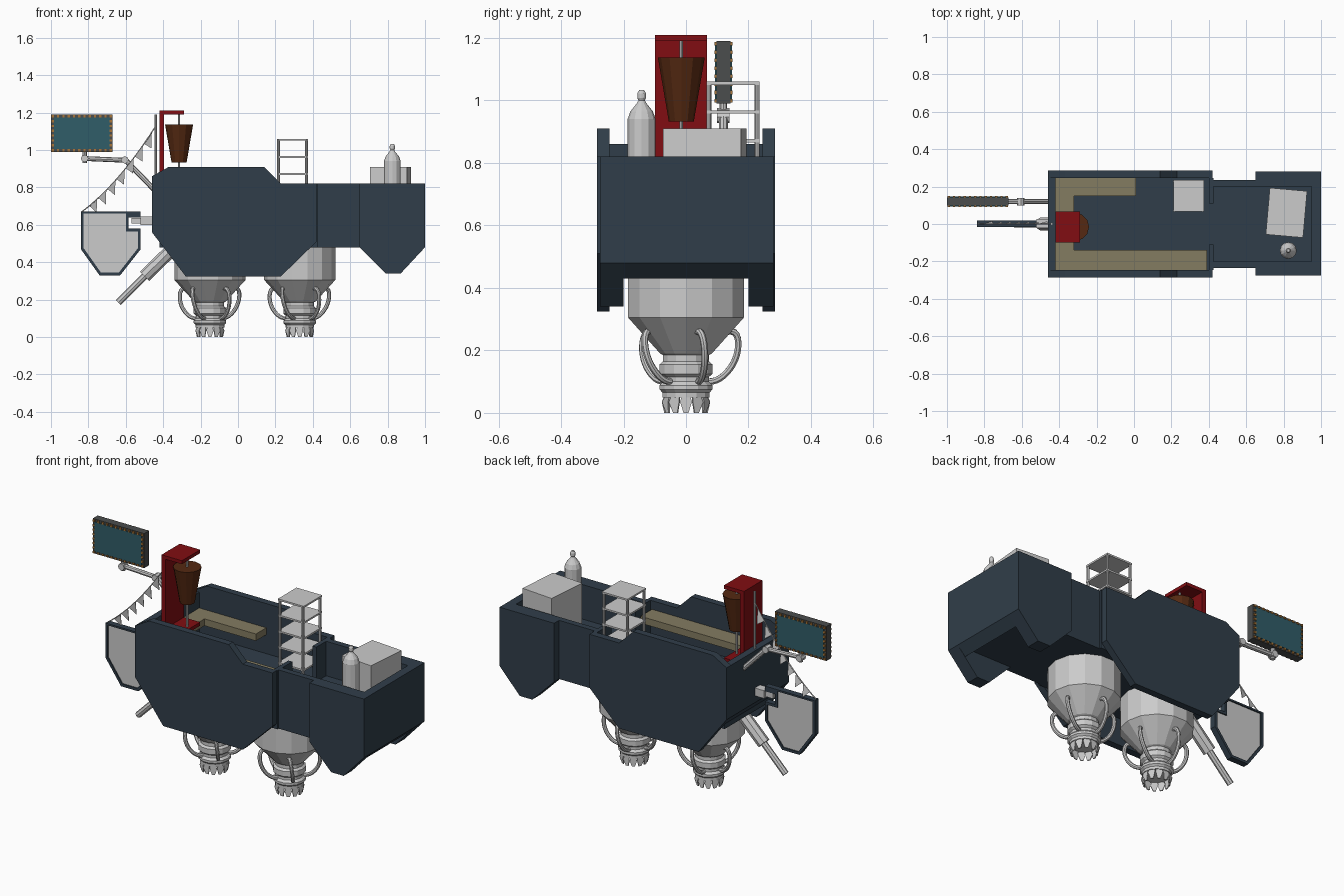
import bpy, bmesh, math
from mathutils import Vector

if "Cube" in bpy.data.objects:
    bpy.data.objects.remove(bpy.data.objects["Cube"])


def mat(name, rgb):
    m = bpy.data.materials.new(name)
    m.diffuse_color = (*rgb, 1)
    m.use_nodes = True
    m.node_tree.nodes["Principled BSDF"].inputs["Base Color"].default_value = m.diffuse_color
    return m


HULL = mat("slate", (0.03, 0.048, 0.068))
TAN = mat("tan", (0.23, 0.2, 0.12))
RED = mat("red", (0.22, 0.004, 0.006))
MEAT = mat("brown", (0.09, 0.022, 0.006))
TEAL = mat("teal", (0.03, 0.11, 0.14))
DARK = mat("dark_grey", (0.07, 0.075, 0.075))
LAMP = mat("lamp", (0.4, 0.18, 0.04))


def mesh(name, verts, faces, m=None):
    me = bpy.data.meshes.new(name)
    me.from_pydata(verts, [], faces)
    bm = bmesh.new()
    bm.from_mesh(me)
    bmesh.ops.recalc_face_normals(bm, faces=bm.faces)
    bm.to_mesh(me)
    bm.free()
    ob = bpy.data.objects.new(name, me)
    bpy.context.collection.objects.link(ob)
    if m:
        me.materials.append(m)
    return ob


def prism(name, pts, y0, y1, m=None):
    # xz outline extruded along y
    n = len(pts)
    v = [(x, y, z) for y in (y0, y1) for x, z in pts]
    f = [list(range(n)), list(range(n, 2 * n))]
    f += [(i, (i + 1) % n, n + (i + 1) % n, n + i) for i in range(n)]
    return mesh(name, v, f, m)


def box(name, x0, x1, y0, y1, z0, z1, m=None):
    return prism(name, [(x0, z0), (x1, z0), (x1, z1), (x0, z1)], y0, y1, m)


def lathe(name, prof, cx, cy, n=12, m=None):
    # (radius, z) profile turned around a vertical axis
    v = [(cx + r * math.cos(math.tau * i / n), cy + r * math.sin(math.tau * i / n), z)
         for r, z in prof for i in range(n)]
    f = [(k * n + i, k * n + (i + 1) % n, (k + 1) * n + (i + 1) % n, (k + 1) * n + i)
         for k in range(len(prof) - 1) for i in range(n)]
    f += [list(range(n)), list(range(len(v) - n, len(v)))]
    return mesh(name, v, f, m)


def tube(name, pts, r, m=None, smooth=False):
    cu = bpy.data.curves.new(name, 'CURVE')
    cu.dimensions = '3D'
    cu.bevel_depth, cu.bevel_resolution, cu.use_fill_caps = r, 2, True
    s = cu.splines.new('NURBS' if smooth else 'POLY')
    s.points.add(len(pts) - 1)
    for p, co in zip(s.points, pts):
        p.co = (*co, 1)
    if smooth:
        s.use_endpoint_u, s.order_u, s.resolution_u = True, 4, 4
    ob = bpy.data.objects.new(name, cu)
    bpy.context.collection.objects.link(ob)
    if m:
        cu.materials.append(m)
    bpy.ops.object.select_all(action='DESELECT')
    ob.select_set(True)
    bpy.context.view_layer.objects.active = ob
    bpy.ops.object.convert(target='MESH')
    bpy.ops.object.shade_smooth_by_angle()
    return ob


# hull side walls: main deck, neck and nose, mirrored front and back
SKIRT = [(-.46, .86), (-.37, .91), (.14, .91), (.23, .82), (.42, .82), (.42, .51),
         (.23, .325), (-.28, .325), (-.46, .56)]
NOSE = [(.65, .82), (1, .82), (1, .48), (.87, .34), (.79, .34), (.65, .48)]
for side, s in (("front", -1), ("back", 1)):
    prism(f"hull_wall_{side}", SKIRT, s * .245, s * .285, HULL)
    prism(f"nose_wall_{side}", NOSE, s * .2, s * .275 if s < 0 else s * .28, HULL)
    box(f"neck_wall_{side}", .42, .65, s * .2, s * .235, .48, .82, HULL)
    box(f"partition_{side}", .4, .425, s * .11, s * .246, .48, .82, HULL)

# hull end walls and floors
prism("rear_wall", [(-.46, .86), (-.46, .56), (-.397, .48), (-.35, .48), (-.42, .57), (-.42, .86)],
      -.246, .246, HULL)
prism("nose_end_wall", [(1, .82), (1, .48), (.95, .43), (.9, .48), (.95, .53), (.95, .82)],
      -.201, .201, HULL)
box("main_floor", -.42, .41, -.246, .246, .48, .62, HULL)
box("nose_floor", .41, .96, -.201, .201, .48, .62, HULL)

# benches around the deck
box("bench_back", -.42, .01, .15, .246, .73, .77, TAN)
box("bench_rear", -.42, -.32, -.14, .15, .73, .77, TAN)
box("bench_front", -.42, .39, -.246, -.14, .73, .77, TAN)

# engines with nozzle petals and hoses
ENGINE = [(.19, .49), (.19, .305), (.085, .19), (.075, .185), (.075, .165), (.087, .155),
          (.087, .125), (.075, .115), (.075, .1), (.087, .088), (.087, .075), (.077, .065),
          (.077, .05), (.06, .05)]
for e, cx in enumerate((-.15, .33)):
    lathe(f"engine_{e}", ENGINE, cx, 0, 14)
    n, v, f = 12, [], []
    for i in range(n):
        for da, r, z in ((-.2, .072, .052), (.2, .072, .052), (.24, .08, .035),
                         (.11, .07, 0), (-.11, .07, 0), (-.24, .08, .035)):
            a = math.tau * i / n + da
            v.append((cx + r * math.cos(a), r * math.sin(a), z))
        f.append(list(range(6 * i, 6 * i + 6)))
    petals = mesh(f"nozzle_petals_{e}", v, f)
    petals.modifiers.new("thick", 'SOLIDIFY').thickness = .006
    for i in range(5):
        a = math.tau * i / 5 + .25
        path = [(.13, .26), (.165, .27), (.175, .2), (.14, .13), (.1, .1), (.075, .1)]
        tube(f"engine_hose_{e}_{i}", [(cx + r * math.cos(a + k * .06), r * math.sin(a + k * .06), z)
                                      for k, (r, z) in enumerate(path)], .011, smooth=True)

# tail strut under the rear
tube("tail_strut_sleeve", [(-.3, 0, .52), (-.5, 0, .325)], .035)
tube("tail_strut_rod", [(-.48, 0, .345), (-.64, 0, .185)], .018)

# tail fin: rim bars around a grey panel
FIN = [(-.84, .67), (-.52, .67), (-.52, .64), (-.585, .64), (-.585, .58), (-.52, .58),
       (-.52, .47), (-.63, .33), (-.74, .33), (-.84, .47)]
cx, cz = -.69, .52
INNER = [(-.825, .66), (-.6, .66), (-.6, .65), (-.6, .64), (-.6, .565), (-.535, .565),
         (-.535, .475), (-.637, .345), (-.733, .345), (-.825, .475)]
n = len(FIN)
v = [(x, y, z) for y in (-.015, .02) for ring in (FIN, INNER) for x, z in ring]
f = []
for i in range(n):
    j = (i + 1) % n
    f += [(i, j, n + j, n + i), (2 * n + i, 2 * n + j, 3 * n + j, 3 * n + i),
          (i, j, 2 * n + j, 2 * n + i), (n + i, n + j, 3 * n + j, 3 * n + i)]
mesh("fin_rim", v, f, HULL)
prism("fin_panel", INNER, -.008, .013)
box("fin_boom", -.57, -.45, -.01, .015, .607, .637)
box("fin_boom_base", -.52, -.455, -.022, .027, .6, .645)

# flag pole and bunting
tube("flag_pole", [(-.44, 0, .8), (-.44, 0, 1.19)], .007)
A, B = Vector((-.835, 0, .67)), Vector((-.445, 0, 1.12))
rope = [A.lerp(B, t / 16) - Vector((0, 0, .16 * t / 16 * (1 - t / 16))) for t in range(17)]
tube("bunting_rope", rope, .003)
for i in range(7):
    p, q = rope[2 * i + 2], rope[2 * i + 3]
    mid = (p + q) / 2 + Vector((.018, .012, -.055))
    flag = mesh(f"bunting_flag_{i}", [p - (q - p) * .35, q + (q - p) * .35, mid], [(0, 1, 2)])
    flag.modifiers.new("thick", 'SOLIDIFY').thickness = .003

# sign with blank panels, lamps and bent arm
box("sign_case", -1, -.67, .098, .142, .99, 1.19, DARK)
for k, y in enumerate((.096, .144)):
    box(f"sign_panel_{k}", -.985, -.685, y - .003, y + .003, 1.005, 1.175, TEAL)
    spots = [(-.99 + .31 * i / 11, z) for i in range(12) for z in (.999, 1.181)]
    spots += [(x, 1 + .18 * i / 7) for i in range(1, 7) for x in (-.99, -.68)]
    lv, lf = [], []
    for x, z in spots:
        b = len(lv)
        d = .006
        lv += [(x + i * d, y + j * .005, z + l * d) for i in (-1, 1) for j in (-1, 1) for l in (-1, 1)]
        lf += [[b + c for c in q] for q in ((0, 1, 3, 2), (4, 5, 7, 6), (0, 1, 5, 4),
                                            (2, 3, 7, 6), (0, 2, 6, 4), (1, 3, 7, 5))]
    mesh(f"sign_lamps_{k}", lv, lf, LAMP)
tube("sign_post", [(-.82, .12, .93), (-.82, .12, 1)], .012)
tube("sign_arm", [(-.83, .12, .955), (-.6, .12, .945)], .013)
tube("sign_brace", [(-.61, .12, .955), (-.44, .12, .78)], .014)
for k, (x, z) in enumerate(((-.82, .955), (-.605, .947))):
    tube(f"sign_joint_{k}", [(x, .1, z), (x, .14, z)], .02)

# roasting stand with spit and meat cone
prism("roaster_frame", [(-.42, .77), (-.29, .77), (-.29, .79), (-.395, .79), (-.395, 1.19),
                        (-.29, 1.19), (-.29, 1.21), (-.42, 1.21)], -.1, .068, RED)
tube("roaster_spit", [(-.315, -.015, .785), (-.315, -.015, 1.195)], .006)
lathe("roast_meat", [(.04, .932), (.075, 1.137)], -.315, -.015, 12, MEAT)

# shelf rack
for i, (x, y) in enumerate([(x, y) for x in (.217, .367) for y in (.073, .228)]):
    tube(f"rack_post_{i}", [(x, y, .62), (x, y, 1.06)], .008)
for i in range(5):
    z = 1.055 - .092 * i
    box(f"rack_shelf_{i}", .21, .375, .066, .236, z - .005, z + .005)

# crate and gas bottle in the nose
crate = box("crate", -.1, .1, -.125, .125, .62, .91)
crate.location = (.815, .06, 0)
crate.rotation_euler.z = math.radians(-5)
lathe("gas_bottle", [(.045, .62), (.045, .94), (.036, .965), (.016, .99), (.01, 1.0),
                     (.014, 1.008), (.014, 1.022), (.008, 1.033)], .825, -.142, 12)
